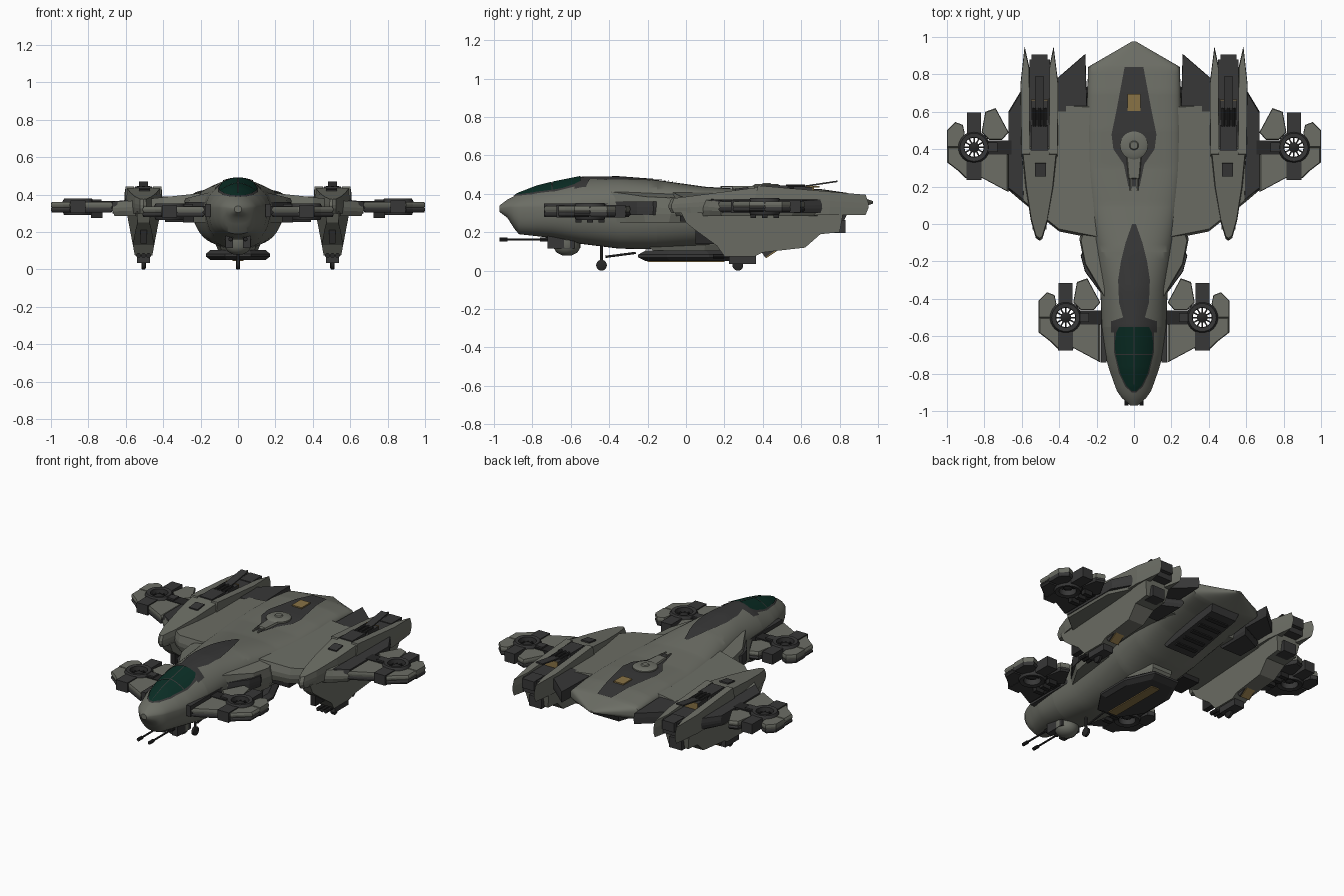
import bpy, bmesh, math
from mathutils import Vector, Matrix

cube = bpy.data.objects.get("Cube")
if cube:
    bpy.data.objects.remove(cube)


def material(name, rgb):
    m = bpy.data.materials.new(name)
    m.use_nodes = True
    m.diffuse_color = (*rgb, 1)
    m.node_tree.nodes["Principled BSDF"].inputs["Base Color"].default_value = (*rgb, 1)
    return m


HULL = material("grey green paint", (.15, .155, .13))
DARK = material("dark grey panel", (.038, .038, .038))
BLACK = material("gunmetal", (.02, .02, .02))
GLASS = material("dark green glass", (.003, .026, .018))
TAN = material("tan panel", (.25, .17, .06))


def loft(name, rings, mat, mirror=False, smooth=False, closed=True):
    """Skin equal rings of points; closed rings get end caps."""
    bm = bmesh.new()
    rows = [[bm.verts.new(p) for p in r] for r in rings]
    n = len(rows[0])
    for a, b in zip(rows, rows[1:]):
        for i in range(n if closed else n - 1):
            j = (i + 1) % n
            bm.faces.new((a[i], a[j], b[j], b[i]))
    if closed:
        bm.faces.new(rows[0])
        bm.faces.new(rows[-1])
    bmesh.ops.recalc_face_normals(bm, faces=bm.faces)
    me = bpy.data.meshes.new(name)
    bm.to_mesh(me)
    bm.free()
    me.materials.append(mat)
    ob = bpy.data.objects.new(name, me)
    bpy.context.collection.objects.link(ob)
    if mirror:
        mod = ob.modifiers.new("Mirror", "MIRROR")
        mod.use_mirror_merge = False
    if smooth:
        bpy.ops.object.select_all(action="DESELECT")
        ob.select_set(True)
        bpy.context.view_layer.objects.active = ob
        bpy.ops.object.shade_smooth_by_angle(angle=math.radians(35))
    return ob


def plate(name, outline, lo, hi, mat, inset=.88, mirror=True):
    """Chamfered slab from a top outline; lo and hi are heights or functions of x, y."""
    lo_f = lo if callable(lo) else lambda x, y: lo
    hi_f = hi if callable(hi) else lambda x, y: hi
    c = sum((Vector(p) for p in outline), Vector((0, 0))) / len(outline)
    rings = []
    for k, t in ((inset, 0), (1, .35), (1, .6), (inset, 1)):
        ring = []
        for p in outline:
            x, y = c + (Vector(p) - c) * k
            ring.append((x, y, lo_f(x, y) * (1 - t) + hi_f(x, y) * t))
        rings.append(ring)
    return loft(name, rings, mat, mirror)


def box(name, centre, size, mat, tilt=0, mirror=True):
    rot = Matrix.Rotation(tilt, 3, "X")
    rings = [[Vector(centre) + rot @ Vector((a * size[0], b * size[1], h * size[2])) / 2
              for a, b in ((-1, -1), (1, -1), (1, 1), (-1, 1))] for h in (-1, 1)]
    return loft(name, rings, mat, mirror)


def lathe(name, start, axis, profile, mat, mirror=True, sides=20):
    """Turn (distance, radius) pairs around an axis."""
    q = Vector(axis).to_track_quat("Z", "Y")
    rings = [[Vector(start) + q @ Vector((r * math.cos(a), r * math.sin(a), d))
              for a in (math.tau * i / sides for i in range(sides))] for d, r in profile]
    return loft(name, rings, mat, mirror, True)


# Fuselage stations: y, half width, bottom, chine, top, upper squareness
STATIONS = [(-.97, .02, .305, .325, .34, 1.7), (-.93, .065, .275, .33, .37, 1.6),
            (-.895, .09, .22, .33, .388, 1.6), (-.87, .1, .19, .33, .4, 1.6),
            (-.78, .132, .18, .33, .435, 1.6), (-.7, .155, .17, .33, .455, 1.6),
            (-.55, .172, .14, .34, .485, 1.7), (-.35, .18, .115, .34, .487, 2),
            (-.15, .205, .11, .35, .472, 2.3), (.1, .24, .12, .35, .437, 3),
            (.3, .255, .17, .35, .425, 4), (.5, .255, .235, .35, .43, 4),
            (.7, .25, .28, .35, .425, 4), (.84, .245, .3, .35, .405, 4), (.975, .012, .35, .355, .362, 2)]


def station(y):
    for a, b in zip(STATIONS, STATIONS[1:]):
        if y <= b[0]:
            t = (y - a[0]) / (b[0] - a[0])
            return [p + (q - p) * t for p, q in zip(a, b)]
    return STATIONS[-1]


def deck(x, y):
    _, w, _, zm, zt, n = station(y)
    return zm + (zt - zm) * max(0, 1 - abs(x / w) ** n) ** (1 / n)


def section(y):
    _, w, zb, zm, zt, n = station(y)
    ring = []
    for i in range(48):
        a = math.tau * i / 48
        c, s = math.cos(a), math.sin(a)
        e = 2 / n if s >= 0 else .75
        h = zt - zm if s >= 0 else zm - zb
        ring.append((w * math.copysign(abs(c) ** e, c), y,
                     zm + h * math.copysign(abs(s) ** e, s)))
    return ring


ys = sorted({s[0] for s in STATIONS} | {-.95 + .04 * i for i in range(48)})
loft("fuselage", [section(y) for y in ys], HULL, smooth=True)


def drape(name, edge, mat, lift, lo=-1, hi=1):
    """Thin skin laid on the deck; edge lists (y, half width)."""
    rows = []
    for (y0, w0), (y1, w1) in zip(edge, edge[1:]):
        for k in range(6):
            y, w = y0 + (y1 - y0) * k / 5, w0 + (w1 - w0) * k / 5
            if k or not rows:
                us = [lo + (hi - lo) * i / 12 for i in range(13)]
                rows.append([(u * w, y, deck(u * w, y) + lift) for u in us])
    return loft(name, rows, mat, smooth=True, closed=False)


# Cockpit, spine and deck panels
drape("canopy_frame", [(-.9, .012), (-.87, .046), (-.8, .08), (-.68, .108), (-.58, .108)], DARK, .004)
drape("canopy_rear_frame", [(-.58, .122), (-.52, .122), (-.5, .06)], DARK, .004)
for side, lo, hi in (("right", -1, -.03), ("left", .03, 1)):
    drape("canopy_front_" + side, [(-.893, .012), (-.865, .041), (-.8, .073), (-.7, .098)], GLASS, .008, lo, hi)
    drape("canopy_rear_" + side, [(-.694, .099), (-.64, .103), (-.58, .095), (-.55, .08)], GLASS, .008, lo, hi)
drape("spine_panel", [(-.53, .05), (-.42, .08), (-.3, .085), (-.2, .07), (-.1, .045), (0, .01)], DARK, .005)
drape("deck_panel", [(.2, .03), (.32, .055), (.4, .11), (.48, .12), (.6, .095), (.84, .05)], DARK, .005)
box("deck_hatch", (0, .65, .436), (.07, .09, .008), TAN, mirror=False)
lathe("deck_turret", (0, .42, .42), (0, 0, 1), [(0, .075), (.022, .075), (.03, .06), (.03, .025), (.036, .02)],
      HULL, False, 24)
plate("turret_snout", [(-.04, .36), (-.03, .24), (.03, .24), (.04, .36)], .42, .442, HULL, mirror=False)
lathe("turret_barrel", (.018, .27, .437), (0, -1, 0), [(0, .005), (.09, .005)], HULL, sides=8)

# Wings, shoulders and tail plates
plate("wing", [(.1, -.1), (.25, -.07), (.4, -.04), (.6, .12), (.67, .18), (.67, .56), (.6, .7), (.42, .65), (.1, .63)],
      .285, lambda x, y: .43 - .11 * x, HULL, .96)
plate("wing_tip_panel", [(.59, .12), (.672, .185), (.672, .6), (.6, .72)], .3,
      lambda x, y: .437 - .11 * x, DARK, .96)
plate("shoulder", [(.15, -.42), (.2, -.33), (.265, -.22), (.292, -.08), (.25, .06), (.14, .06)],
      .25, lambda x, y: .45 - .25 * x, HULL)
plate("shoulder_intake", [(.17, -.38), (.262, -.255), (.285, -.17), (.27, -.14), (.17, -.2)],
      .29, .36, DARK, .95)
plate("tail_plate", [(.25, .6), (.41, .6), (.41, .78), (.26, .91)], .32, .39, DARK, .98)
plate("tail_underplate", [(.24, .5), (.4, .5), (.4, .66), (.24, .74)], .27, .33, DARK)
box("engine_bracket", (.162, -.57, .315), (.03, .34, .07), DARK)
box("wing_vent", (.33, .05, .275), (.12, .16, .04), BLACK)

# Long outboard nacelles
plate("nacelle_nose", [(.49, -.08), (.505, -.09), (.525, -.075), (.552, .02), (.58, .2), (.602, .42),
                       (.408, .42), (.43, .2), (.46, .02)], .3, lambda x, y: .385 + .13 * y, HULL, .93)
prong_top = lambda x, y: .475 - .085 * y
plate("nacelle_outer_prong", [(.555, .36), (.602, .36), (.607, .75), (.585, .95), (.56, .84)], .29, prong_top, HULL, .95)
plate("nacelle_inner_prong", [(.455, .36), (.408, .36), (.405, .75), (.43, .95), (.453, .84)], .29, prong_top, HULL, .95)
keel = [(-.03, .31), (0, .25), (.05, .21), (.16, .13), (.2, .075), (.36, .075), (.4, .095),
        (.62, .12), (.7, .19), (.8, .2), (.82, .31)]
loft("nacelle_keel", [[(.505 + s * (.04 + .19 * (z - .04)) * min(1, .4 + 4 * max(0, y)), y, z)
                       for y, z in keel] for s in (-1, 1)], HULL, True)
box("nacelle_bay_floor", (.505, .63, .35), (.11, .5, .09), DARK)
box("nacelle_bay_block", (.505, .61, .41), (.09, .1, .05), DARK)
box("nacelle_bay_front", (.505, .46, .42), (.09, .14, .045), DARK)
box("nacelle_tail_block", (.505, .85, .37), (.085, .11, .06), DARK)
box("nacelle_fin", (.505, .7, .452), (.05, .18, .008), DARK, .15)
box("nacelle_hatch", (.5, .29, .425), (.06, .07, .012), DARK, .13)
box("nacelle_bay_panel", (.505, .663, .415), (.09, .006, .045), TAN)
box("nacelle_keel_wedge", (.505, .435, .115), (.075, .09, .05), DARK, .6)
box("nacelle_keel_panel", (.505, .451, .092), (.06, .085, .008), TAN, .6)
box("nacelle_exhaust", (.505, .79, .23), (.09, .08, .07), DARK)
for x in (.478, .505, .532):
    lathe("nacelle_tube", (x, .52, .437), (0, 1, 0), [(0, .011), (.1, .011)], BLACK, sides=10)
    lathe("nacelle_lower_tube", (x, .2, .075), (0, -1, 0), [(0, .013), (.06, .013)], BLACK, sides=10)
box("nacelle_front_slot", (.505, .1, .175), (.035, .1, .07), BLACK)

# Ducted fan engines, the same unit front and rear
PETALS = {"front": [(.145, 0), (.145, -.08), (.08, -.13), (.045, -.165), (-.045, -.165), (-.185, -.24), (-.185, -.03),
                    (-.07, -.03), (-.05, -.06), (0, -.075), (.05, -.06), (.075, 0)],
          "outer": [(.145, 0), (.145, .09), (.1, .135), (.06, .12), (.05, .075), (.075, 0)],
          "inner_rear": [(-.185, .08), (-.115, .21), (-.06, .19), (-.04, .08), (-.08, .04), (-.15, .04)]}
for place, cx, cy, cz in (("front", .365, -.5, .31), ("rear", .855, .41, .335)):
    tag = place + "_engine_"
    for part, pts in PETALS.items():
        pts = [(cx + u, cy + v) for u, v in pts]
        plate(tag + part + "_cowl", pts, cz - .005, cz + .026, HULL, .95)
        plate(tag + part + "_lower_cowl", pts, cz - .03, cz, DARK, .92)
    lathe(tag + "duct", (cx, cy, cz), (0, 0, 1), [(-.04, .051), (-.045, .075), (-.02, .085), (.025, .085),
          (.043, .075), (.04, .053), (0, .051), (-.04, .051)], DARK, sides=32)
    # Open the duct by dropping its two round caps
    me = bpy.data.objects[tag + "duct"].data
    bm = bmesh.new()
    bm.from_mesh(me)
    bmesh.ops.delete(bm, geom=[f for f in bm.faces if len(f.verts) > 4], context="FACES")
    bm.to_mesh(me)
    bm.free()
    lathe(tag + "hub", (cx, cy, cz - .03), (0, 0, 1), [(0, .012), (.01, .028), (.05, .028), (.06, .012)], BLACK)
    for i in range(12):
        a = math.tau * i / 12
        d, n = Vector((math.cos(a), math.sin(a), 0)), Vector((-math.sin(a), math.cos(a), 0)) * .004
        mid = Vector((cx, cy, cz + .005))
        loft(tag + "blade", [[mid + d * r + n * s + Vector((0, 0, h)) for s, h in
             ((-1, -.01), (1, -.01), (1, .01), (-1, .01))] for r in (.02, .055)], BLACK, True)
    box(tag + "rear_block", (cx, cy + .13, cz), (.075, .11, .065), DARK)
    box(tag + "front_block", (cx, cy - .125, cz), (.08, .1, .065), DARK)
    box(tag + "strut", (cx - .135, cy, cz + .005), (.13, .075, .05), BLACK)
    box(tag + "strut_cap", (cx - .1, cy, cz + .03), (.05, .05, .02), DARK)
    for v in (-.06, 0, .06):
        box(tag + "vent", (cx - .1, cy + v, cz - .045), (.06, .03, .03), BLACK)

# Chin turret with twin guns
lathe("chin_turret", (0, -.62, .08), (0, 0, 1), [(0, .025), (.015, .055), (.04, .07), (.08, .07), (.1, .05)],
      HULL, False, 24)
box("chin_mount", (.048, -.65, .15), (.04, .14, .07), DARK)
lathe("chin_gun", (.04, -.66, .162), (0, -1, 0), [(0, .012), (.1, .012), (.1, .006), (.27, .006), (.27, .011), (.31, .011)],
      BLACK, sides=10)

# Belly keel slab and loading ramp
plate("belly_slab", [(-.07, -.25), (.07, -.25), (.172, -.1), (.172, .12), (.09, .3), (-.09, .3),
                     (-.172, .12), (-.172, -.1)], .05, .105, DARK, .85, False)
plate("belly_slab_mount", [(-.1, -.2), (.1, -.2), (.12, .1), (.07, .26), (-.07, .26), (-.12, .1)],
      .1, .2, HULL, mirror=False)
box("belly_slab_panel", (0, 0, .048), (.06, .4, .008), TAN, mirror=False)
ramp = lambda drop: lambda x, y: .12 + .17 * y - drop
plate("loading_ramp", [(-.11, .4), (.11, .4), (.1, .84), (-.1, .84)], ramp(0), ramp(-.1), DARK, .92, False)
for y in (.48, .55, .62, .69, .76):
    box("ramp_slat", (0, y, .12 + .17 * y - .003), (.15, .025, .012), BLACK, .17, False)

# Landing gear
for name, x, y in (("nose", 0, -.44), ("main", .505, .27)):
    lathe(name + "_wheel", (x - .012, y, .028), (1, 0, 0), [(0, .02), (.004, .028), (.02, .028), (.024, .02)],
          BLACK, x > 0)
    lathe(name + "_gear_leg", (x, y, .03), (0, 0, 1), [(0, .008), (.1, .008)], DARK, x > 0, 10)
lathe("nose_gear_brace", (0, -.42, .072), (0, 1, .13), [(0, .006), (.16, .006)], DARK, False, 8)
box("main_gear_bay", (.505, .295, .06), (.07, .14, .05), DARK)
